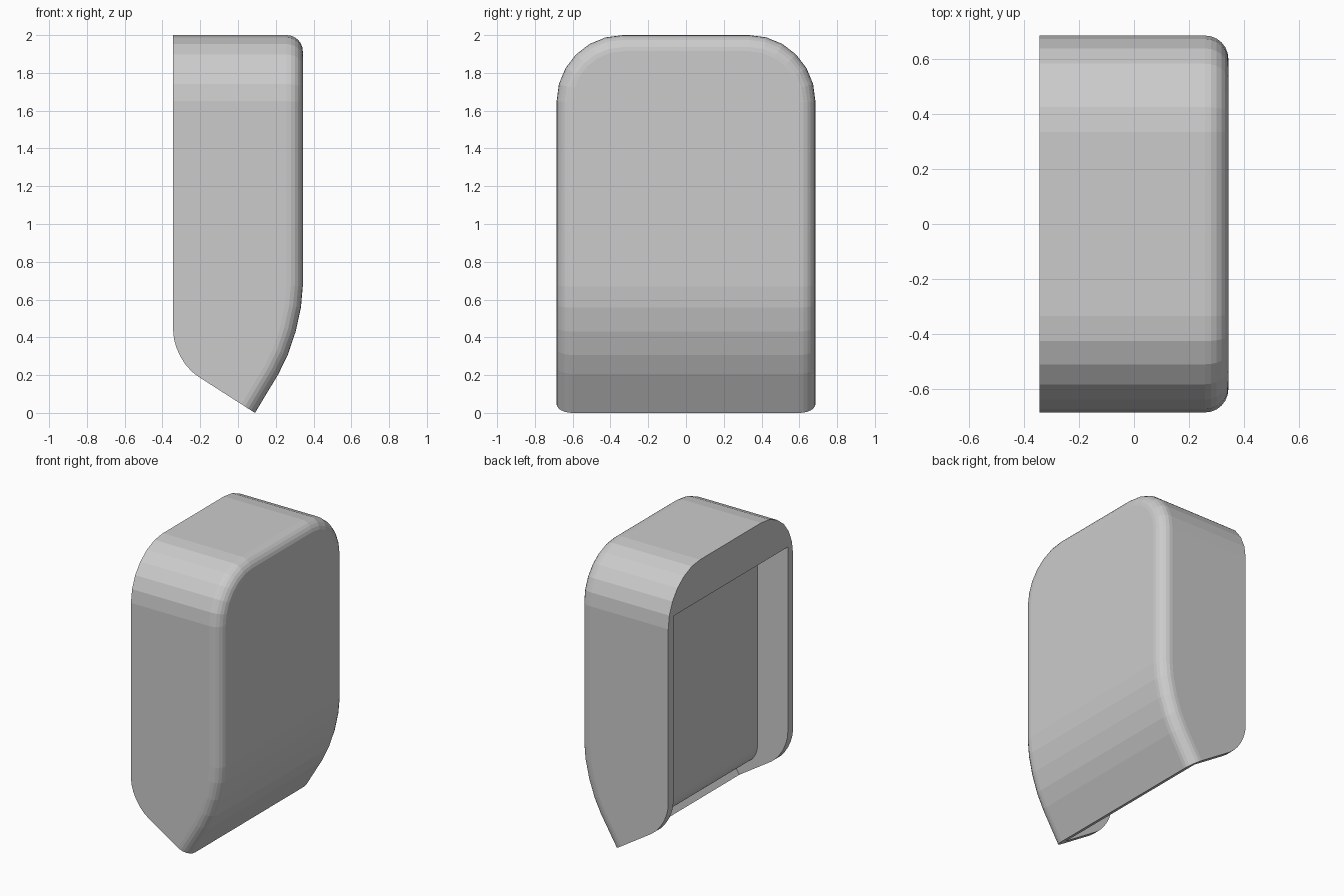
import bpy, bmesh
from mathutils import Vector

if "Cube" in bpy.data.objects:
    bpy.data.objects.remove(bpy.data.objects["Cube"])


def prism(profile, half):
    """Extrude an x-z profile along y from -half to +half."""
    bm = bmesh.new()
    face = bm.faces.new([bm.verts.new((x, -half, z)) for x, z in profile])
    ext = bmesh.ops.extrude_face_region(bm, geom=[face])
    moved = [g for g in ext["geom"] if isinstance(g, bmesh.types.BMVert)]
    bmesh.ops.translate(bm, verts=moved, vec=(0, 2 * half, 0))
    bmesh.ops.recalc_face_normals(bm, faces=bm.faces)
    return bm


def round_edges(bm, test, size, segments):
    edges = [e for e in bm.edges if test(e)]
    bmesh.ops.bevel(bm, geom=edges, offset=size, offset_type='OFFSET',
                    segments=segments, profile=0.5, affect='EDGES',
                    clamp_overlap=True)
    bm.normal_update()


def across_at(x, z):
    """Match the edge running along y through (x, z)."""
    return lambda e: all(abs(v.co.x - x) < 1e-3 and abs(v.co.z - z) < 1e-3
                         for v in e.verts)


def to_object(bm, name):
    mesh = bpy.data.meshes.new(name)
    bm.normal_update()
    bm.to_mesh(mesh)
    bm.free()
    obj = bpy.data.objects.new(name, mesh)
    bpy.context.collection.objects.link(obj)
    return obj


# Outer casing: side profile with pointed foot
W, D = 0.685, 0.343
bm = prism([(-D, 2), (D, 2), (D, 0.42), (0.09, 0), (-D, 0.277)], W)

# Large rounded top corners, then the bends above the foot
round_edges(bm, lambda e: all(v.co.z > 1.99 for v in e.verts)
            and abs(e.verts[0].co.x - e.verts[1].co.x) > 0.5, 0.35, 6)
round_edges(bm, across_at(-D, 0.277), 0.155, 6)
round_edges(bm, across_at(D, 0.42), 0.25, 4)


# Soft rim around the whole front
def front_rim(e):
    a, b = sorted(f.normal.x for f in e.link_faces)
    return abs(a) < 0.2 and b > 0.7


round_edges(bm, front_rim, 0.085, 6)
casing = to_object(bm, "casing")

# Recess open at the back and underneath, with a rounded inner panel bottom
cut = prism([(-0.6, 1.72), (-0.11, 1.72), (-0.11, 0.195), (0.06, 0.09),
             (-0.03, -0.06), (-0.6, -0.06)], 0.627)
round_edges(cut, across_at(-0.11, 0.195), 0.075, 5)
bmesh.ops.recalc_face_normals(cut, faces=cut.faces)
cutter = to_object(cut, "recess_cutter")
cutter.hide_render = True

mod = casing.modifiers.new("recess", 'BOOLEAN')
mod.operation = 'DIFFERENCE'
mod.solver = 'EXACT'
mod.object = cutter
bpy.context.view_layer.objects.active = casing
casing.select_set(True)
bpy.ops.object.modifier_apply(modifier=mod.name)
bpy.data.objects.remove(cutter)
